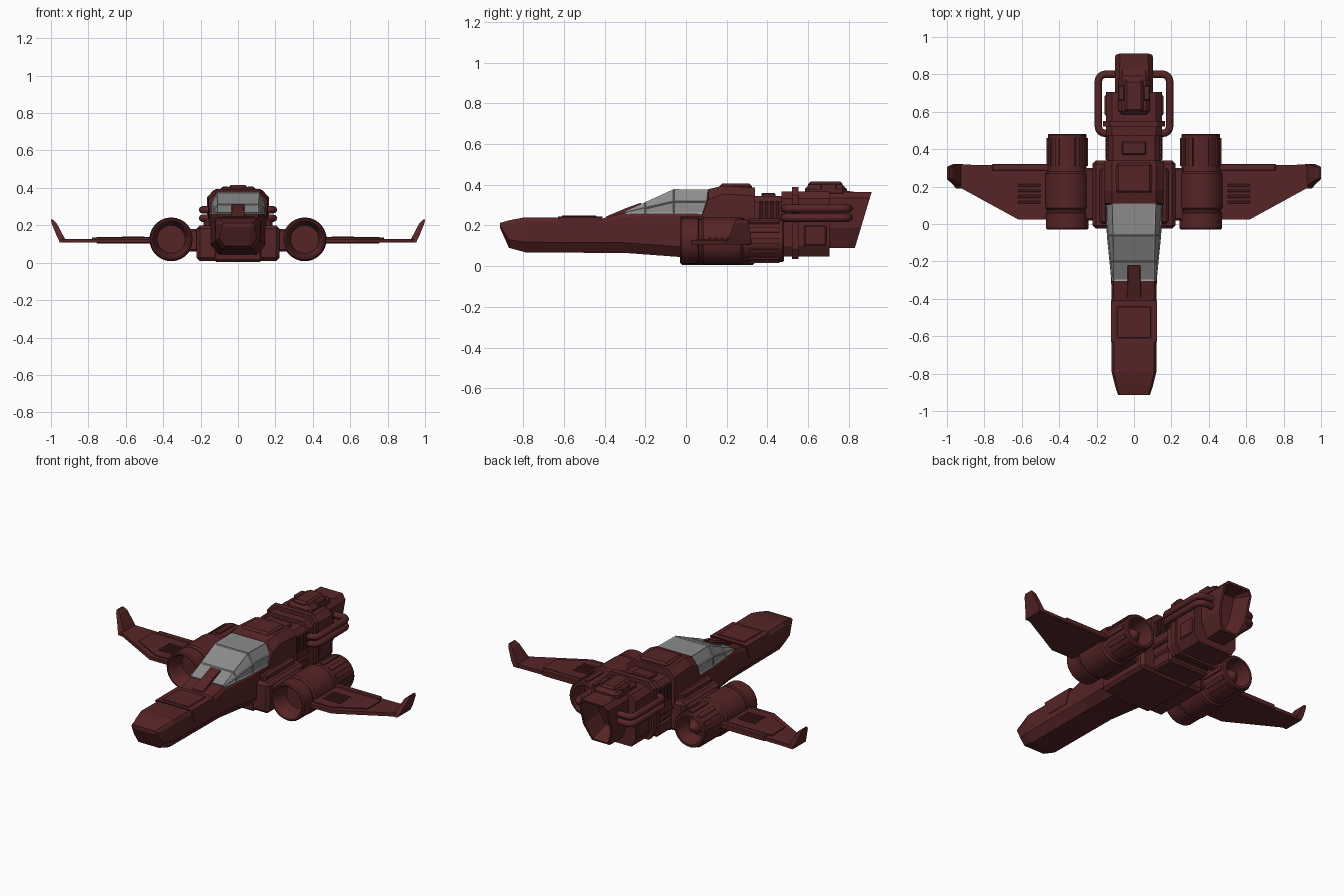
import bpy, bmesh, math
from mathutils import Matrix, Vector

cube = bpy.data.objects.get("Cube")
if cube:
    bpy.data.objects.remove(cube, do_unlink=True)


def material(name, rgb):
    m = bpy.data.materials.new(name)
    m.use_nodes = True
    m.diffuse_color = (*rgb, 1)
    node = next(n for n in m.node_tree.nodes if n.type == 'BSDF_PRINCIPLED')
    node.inputs["Base Color"].default_value = (*rgb, 1)
    return m


RED = material("dark red", (0.095, 0.018, 0.019))
GLASS = material("canopy grey", (0.26, 0.26, 0.26))
FRAME = material("frame grey", (0.36, 0.36, 0.36))


def finish(bm, name, mat=RED, mirror=False, smooth=False, bevel=0):
    """Turn a bmesh into an object, with optional bevel and mirror."""
    bmesh.ops.recalc_face_normals(bm, faces=bm.faces)
    me = bpy.data.meshes.new(name)
    bm.to_mesh(me)
    bm.free()
    me.materials.append(mat)
    ob = bpy.data.objects.new(name, me)
    bpy.context.collection.objects.link(ob)
    if bevel:
        mod = ob.modifiers.new("Bevel", 'BEVEL')
        mod.width, mod.segments = bevel, 1
    if mirror:
        ob.modifiers.new("Mirror", 'MIRROR').use_clip = False
    if smooth:
        bpy.ops.object.select_all(action='DESELECT')
        ob.select_set(True)
        bpy.context.view_layer.objects.active = ob
        bpy.ops.object.shade_smooth_by_angle(angle=math.radians(30))
    return ob


def loft_bm(rings):
    """Skin a list of equal-length point rings and cap both ends."""
    bm = bmesh.new()
    vs = [[bm.verts.new(p) for p in ring] for ring in rings]
    n = len(vs[0])
    for a, b in zip(vs, vs[1:]):
        for i in range(n):
            bm.faces.new((a[i], a[(i + 1) % n], b[(i + 1) % n], b[i]))
    bm.faces.new(vs[0][::-1])
    return bm, bm.faces.new(vs[-1])


def loft(name, rings, **kw):
    return finish(loft_bm(rings)[0], name, **kw)


def box(name, lo, hi, bevel=0.006, **kw):
    c, s = [(a + b) / 2 for a, b in zip(lo, hi)], [b - a for a, b in zip(lo, hi)]
    bm = bmesh.new()
    bmesh.ops.create_cube(bm, size=1, matrix=Matrix.Translation(c) @ Matrix.Diagonal((*s, 1)))
    return finish(bm, name, bevel=bevel, **kw)


def slab(name, x, y, z, **kw):
    """A box centred on x = 0."""
    return box(name, (-x, y[0], z[0]), (x, y[1], z[1]), **kw)


def hull(y, w, z0, z1, low=0.7, cl=0.05, top=0.9, ct=0.02):
    """Eight-sided cross-section with chamfered floor and roof."""
    half = [(w * low, z0), (w, z0 + cl), (w, z1 - ct), (w * top, z1)]
    return [(x, y, z) for x, z in half] + [(-x, y, z) for x, z in half[::-1]]


def turned(name, cx, cz, profile, seg=28, **kw):
    """Surface turned around an axis along y; profile holds (radius, y)."""
    ang = [2 * math.pi * i / seg for i in range(seg)]
    return loft(name, [[(cx + r * math.cos(a), y, cz + r * math.sin(a)) for a in ang]
                       for r, y in profile], smooth=True, **kw)


# Nose and forward fuselage
loft("forward_fuselage", [
    hull(-0.915, 0.085, 0.19, 0.212, cl=0.01, ct=0.005),
    hull(-0.87, 0.1, 0.09, 0.225, cl=0.04),
    hull(-0.79, 0.12, 0.068, 0.24),
    hull(-0.41, 0.12, 0.065, 0.235),
    hull(-0.3, 0.122, 0.065, 0.262),
    hull(-0.03, 0.145, 0.045, 0.265),
    hull(0.12, 0.152, 0.045, 0.265)])

# Raised saddle panel over the nose
bm = bmesh.new()
outline = [(-0.63, 0.241), (-0.595, 0.153), (-0.445, 0.153), (-0.41, 0.241)]
loft("nose_saddle", [[(x, y, z if abs(x) > 0.11 else z + 0.003) for y, z in outline]
                     for x in (-0.124, -0.107, 0.107, 0.124)])
slab("nose_hatch", 0.09, (-0.61, -0.44), (0.23, 0.249), bevel=0.003)
bm.free()

# Canopy glass with a frame along its edges


def canopy_ring(y, w, zs, top):
    half = [(w, 0.26), (w * 0.985, zs), (top, 0.26 + (zs - 0.26) * 2)]
    return [(x, y, z) for x, z in half] + [(-x, y, z) for x, z in half[::-1]]


canopy = [canopy_ring(-0.3, 0.118, 0.263, 0.108),
          canopy_ring(-0.2, 0.128, 0.285, 0.108),
          canopy_ring(-0.06, 0.142, 0.317, 0.11),
          canopy_ring(0.11, 0.148, 0.317, 0.115)]
loft("canopy_glass", canopy, mat=GLASS)
frame = loft("canopy_frame", canopy, mat=FRAME)
wire = frame.modifiers.new("Wire", 'WIREFRAME')
wire.thickness, wire.offset = 0.009, 0

# Wedge in front of the windscreen
loft("windscreen_wedge", [[(-w, y, 0.2), (w, y, 0.2), (w * 0.8, y, z), (-w * 0.8, y, z)]
                          for y, w, z in [(-0.39, 0.045, 0.245), (-0.29, 0.04, 0.287),
                                          (-0.22, 0.042, 0.312)]])

# Centre fuselage behind the cockpit
loft("centre_fuselage", [
    hull(0.08, 0.153, 0.04, 0.27, ct=0.02),
    hull(0.11, 0.158, 0.04, 0.378, top=0.74, ct=0.05),
    hull(0.18, 0.16, 0.04, 0.395, top=0.74, ct=0.04),
    hull(0.34, 0.16, 0.04, 0.385, top=0.74, ct=0.04)])
slab("dorsal_hatch", 0.095, (0.165, 0.325), (0.36, 0.405), bevel=0.012)
slab("wing_root_block", 0.222, (-0.025, 0.34), (0.01, 0.2), bevel=0.018)
slab("belly_keel", 0.13, (-0.03, 0.34), (0.005, 0.1), bevel=0.012)
slab("belly_rear", 0.14, (0.33, 0.48), (0.02, 0.1), bevel=0.012)
box("root_shoulder", (0.14, 0.0, 0.18), (0.185, 0.3, 0.235), mirror=True, bevel=0.014)

# Neck with cooling ribs
loft("neck", [hull(y, 0.14, 0.06, 0.345, top=0.8, ct=0.03) for y in (0.33, 0.49)])
slab("neck_hatch", 0.065, (0.37, 0.44), (0.33, 0.36))
for i in range(4):
    y = 0.362 + i * 0.027
    box("neck_rib", (0.13, y, 0.22), (0.15, y + 0.014, 0.32), bevel=0.003, mirror=True)
box("neck_rail", (0.13, 0.34, 0.15), (0.153, 0.47, 0.175), mirror=True)

# Rear drive block
loft("drive_block", [hull(y, 0.15, 0.048, 0.367, top=0.78, ct=0.035, low=0.8) for y in (0.47, 0.705)])
loft("drive_collar", [hull(y, 0.165, 0.035, 0.39, top=0.78, ct=0.04, low=0.8) for y in (0.52, 0.552)])
slab("dorsal_spine", 0.085, (0.585, 0.79), (0.34, 0.4), bevel=0.02)
slab("spine_cap", 0.05, (0.6, 0.77), (0.38, 0.415), bevel=0.012)
box("spine_lug", (0.05, 0.66, 0.36), (0.085, 0.74, 0.408), mirror=True)
box("drive_side_panel", (0.14, 0.58, 0.1), (0.157, 0.69, 0.2), mirror=True)

# Tail nozzle with a slanted, hollow mouth


def tail_ring(y, slant, k):
    half = [(0.06, 0.09), (0.1, 0.19), (0.1, 0.335), (0.075, 0.365)]
    return [(s * x * k, y + (z - 0.09) * slant, z)
            for s, side in ((1, half), (-1, half[::-1])) for x, z in side]


bm, mouth = loft_bm([tail_ring(0.69, 0, 1), tail_ring(0.79, 0.1, 1.03), tail_ring(0.83, 0.3, 1)])
bm.normal_update()
bmesh.ops.recalc_face_normals(bm, faces=bm.faces)
bmesh.ops.inset_region(bm, faces=[mouth], thickness=0.014)
bmesh.ops.inset_region(bm, faces=[mouth], thickness=0.02, depth=-0.12)
finish(bm, "tail_nozzle")

# Twin coolant pipes on each side of the drive block
for side in (1, -1):
    for z in (0.283, 0.238):
        r, path = 0.035, [(0.13, 0.485)]
        for cx, cy, start in ((0.155, 0.52, -90), (0.155, 0.765, 0)):
            for k in range(5):
                a = math.radians(start + k * 22.5)
                path.append((cx + r * math.cos(a), cy + r * math.sin(a)))
        path.append((0.08, 0.8))
        cu = bpy.data.curves.new("coolant_pipe", 'CURVE')
        cu.dimensions, cu.bevel_depth, cu.bevel_resolution = '3D', 0.02, 2
        cu.materials.append(RED)
        sp = cu.splines.new('POLY')
        sp.points.add(len(path) - 1)
        for p, (x, y) in zip(sp.points, path):
            p.co = (side * x, y, z, 1)
        bpy.context.collection.objects.link(bpy.data.objects.new("coolant_pipe", cu))

# Engines, open at both ends
EX, EZ = 0.357, 0.125
turned("engine", EX, EZ, [
    (0.075, 0.07), (0.09, -0.015), (0.1, -0.03), (0.108, -0.03), (0.114, -0.022),
    (0.114, 0.06), (0.107, 0.065), (0.107, 0.075), (0.117, 0.085), (0.117, 0.27),
    (0.107, 0.28), (0.104, 0.3), (0.104, 0.475), (0.098, 0.482), (0.085, 0.482), (0.07, 0.38)],
    mirror=True)
turned("exhaust_cone", EX, EZ, [(0.05, 0.37), (0.042, 0.42), (0.01, 0.465)], mirror=True)
bm = bmesh.new()
for i in range(12):
    turn = Matrix.Rotation(math.tau * i / 12, 4, 'Y')
    bmesh.ops.create_cube(bm, size=1, matrix=Matrix.Translation((EX, 0.385, EZ)) @ turn
                          @ Matrix.Translation((0, 0, 0.103)) @ Matrix.Diagonal((0.026, 0.15, 0.014, 1)))
finish(bm, "engine_ribs", mirror=True)
box("engine_pylon", (0.21, 0.02, 0.06), (0.27, 0.3, 0.18), mirror=True, bevel=0.01)

# Wings with trailing flap, vents and upturned tips
plan = [(0.44, 0.025), (0.62, 0.025), (0.94, 0.2), (0.95, 0.318), (0.44, 0.31)]
loft("wing", [[(x, y, z) for x, y in plan] for z in (0.107, 0.128)], mirror=True)
panel = [(0.47, 0.05), (0.6, 0.05), (0.78, 0.15), (0.78, 0.28), (0.47, 0.28)]
loft("wing_panel", [[(x, y, z) for x, y in panel] for z in (0.125, 0.134)], mirror=True)
box("wing_flap", (0.45, 0.285, 0.104), (0.76, 0.322, 0.138), mirror=True, bevel=0.005)
for i in range(4):
    y = 0.11 + i * 0.03
    box("wing_vent", (0.5, y, 0.13), (0.62, y + 0.014, 0.141), mirror=True, bevel=0.003)
loft("wing_tip", [[(x0, y0, z), (x1, y0, z), (x1, y1, z), (x0, y1, z)]
                  for z, x0, x1, y0, y1 in [(0.107, 0.915, 0.952, 0.19, 0.32),
                                            (0.14, 0.932, 0.968, 0.21, 0.32),
                                            (0.212, 0.97, 0.997, 0.237, 0.308),
                                            (0.23, 0.99, 1.0, 0.245, 0.3)]], mirror=True)
